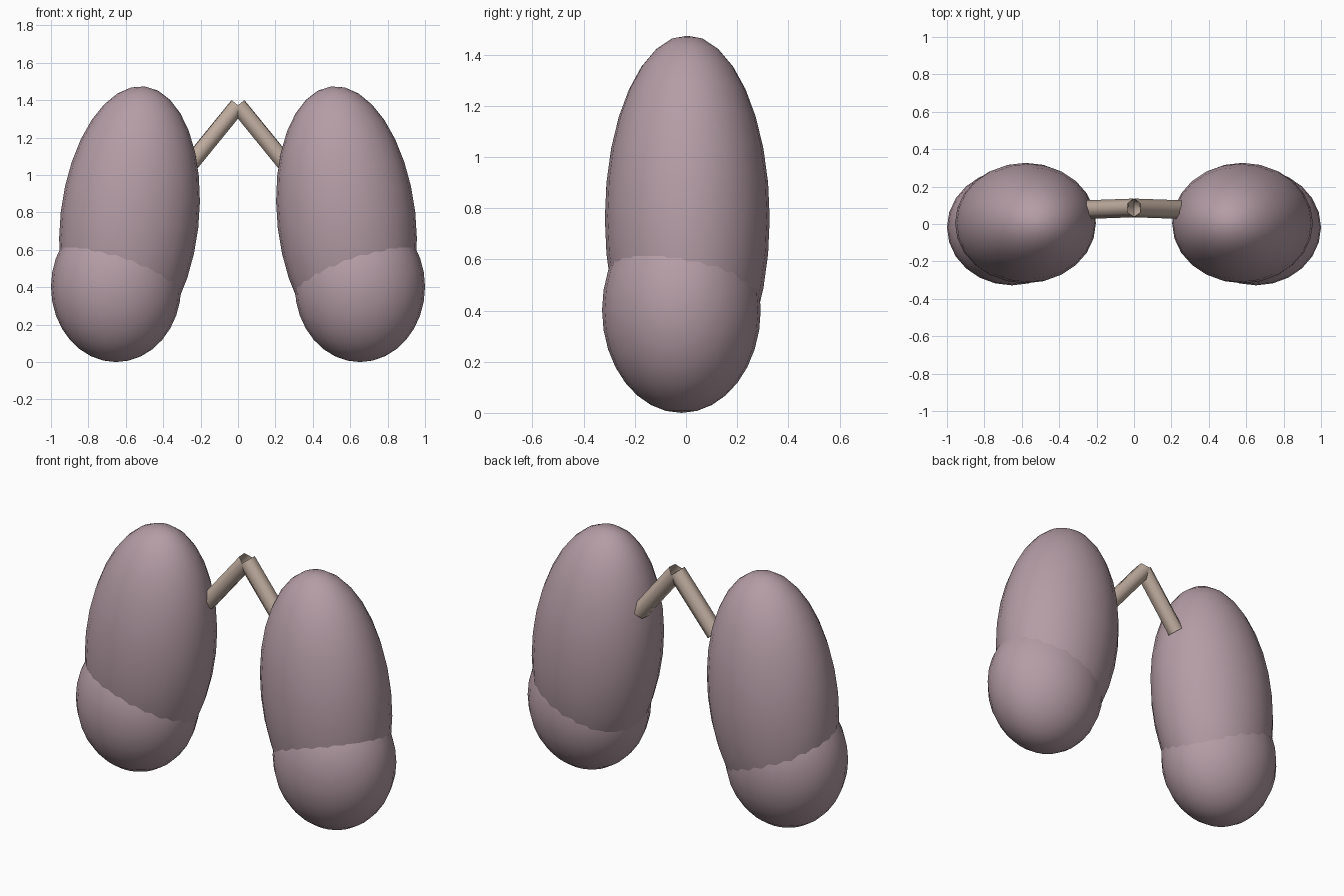
import bpy
from math import radians
from mathutils import Vector

default = bpy.data.objects.get("Cube")
if default:
    bpy.data.objects.remove(default, do_unlink=True)


def make_material(name, rgb):
    mat = bpy.data.materials.new(name)
    mat.use_nodes = True
    colour = (*rgb, 1)
    mat.diffuse_color = colour
    mat.node_tree.nodes["Principled BSDF"].inputs["Base Color"].default_value = colour
    return mat


tissue = make_material("dusty pink", (0.46, 0.335, 0.38))
cartilage = make_material("pale beige", (0.53, 0.42, 0.35))


def finish(name, mat):
    obj = bpy.context.object
    obj.name = name
    obj.data.materials.append(mat)
    bpy.ops.object.shade_smooth()
    return obj


def lobe(name, centre, radii, tilt):
    bpy.ops.mesh.primitive_uv_sphere_add(
        segments=24, ring_count=16, radius=1, location=centre,
        rotation=(0, radians(tilt), 0))
    obj = finish(name, tissue)
    obj.scale = radii


def tube(name, start, end, radius):
    start, end = Vector(start), Vector(end)
    axis = end - start
    bpy.ops.mesh.primitive_cylinder_add(
        vertices=6, radius=radius, depth=axis.length,
        end_fill_type='NOTHING', location=(start + end) / 2)
    obj = finish(name, cartilage)
    obj.rotation_mode = 'QUATERNION'
    obj.rotation_quaternion = Vector((0, 0, 1)).rotation_difference(axis)


for side, s in (("left", 1), ("right", -1)):
    # Tall upper lobe leaning inward at the top
    lobe(side + "_upper_lobe", (s * 0.58, 0.005, 0.76), (0.37, 0.322, 0.718), s * -6.5)
    # Rounded lower lobe bulging outward
    lobe(side + "_lower_lobe", (s * 0.652, -0.018, 0.402), (0.348, 0.31, 0.402), 0)
    # Open airway branch meeting its twin in the middle
    tube(side + "_airway", (0, 0.086, 1.372), (s * 0.25, 0.077, 1.065), 0.05)
